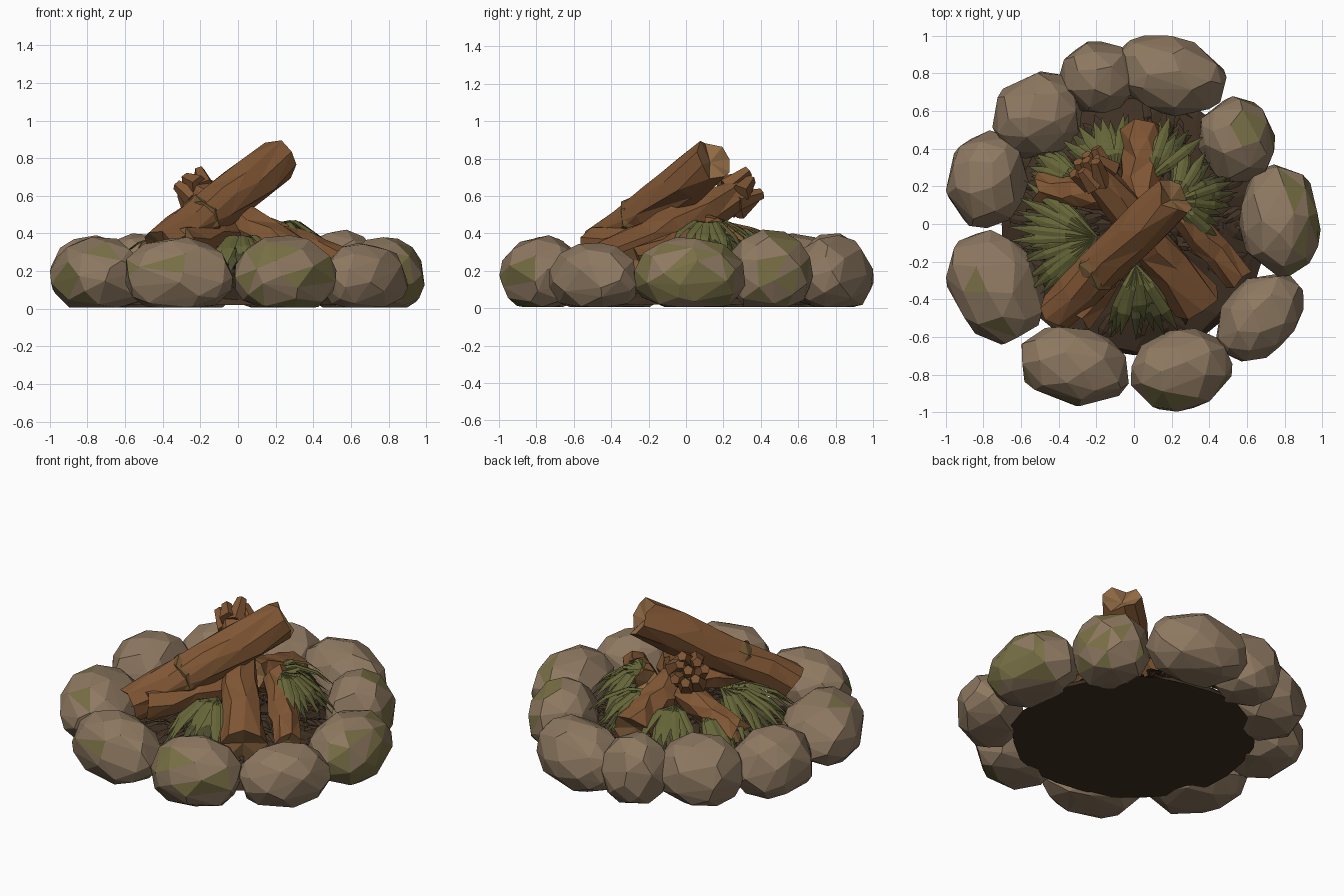
import bpy, bmesh, math, random
from mathutils import Vector, Matrix

if "Cube" in bpy.data.objects:
    bpy.data.objects.remove(bpy.data.objects["Cube"])

random.seed(7)
R = random.uniform


def mat(name, r, g, b):
    m = bpy.data.materials.new(name)
    m.diffuse_color = (r, g, b, 1)
    m.use_nodes = True
    m.node_tree.nodes["Principled BSDF"].inputs["Base Color"].default_value = m.diffuse_color
    return m


STONE = mat("stone_tan", .27, .19, .12)
MOSS = mat("stone_moss", .19, .16, .06)
BARK = mat("bark", .22, .095, .035)
CUT = mat("cut_wood", .29, .15, .06)
KNOT = mat("knot_wood", .15, .085, .03)
LEAF = mat("leaf", .13, .13, .04)
LEAF2 = mat("leaf_dark", .07, .072, .026)
SOIL = mat("soil", .05, .03, .017)


def finish(bm, name, mats):
    me = bpy.data.meshes.new(name)
    bm.to_mesh(me)
    bm.free()
    for m in mats:
        me.materials.append(m)
    ob = bpy.data.objects.new(name, me)
    bpy.context.collection.objects.link(ob)
    return ob


# faceted stone: hull of jittered points on a rounded form with a tucked-in flat base
def stone(i, cx, cy, a, b, rot, h, moss):
    bm = bmesh.new()
    n, p = 44, 2.1
    pts = []
    for k in range(n):
        z = 1 - 2 * (k + .5) / n
        t = k * 2.39996 + i + R(-.3, .3)
        r = math.sqrt(1 - z * z)
        v = Vector((r * math.cos(t), r * math.sin(t), z + R(-.08, .08)))
        pts.append(v / sum(abs(c) ** p for c in v) ** (1 / p))
    mx = (max(v.x for v in pts) - min(v.x for v in pts)) / 2
    my = (max(v.y for v in pts) - min(v.y for v in pts)) / 2
    top = max(v.z for v in pts)
    for v in pts:
        z = v.z / top
        z = .42 + .58 * z if z > 0 else .42 + .42 * max(z / .82, -1)
        bm.verts.new((v.x * a / mx, v.y * b / my, .005 + z * (h - .005)))
    res = bmesh.ops.convex_hull(bm, input=bm.verts)
    bmesh.ops.delete(bm, geom=[g for g in set(res["geom_interior"]) if isinstance(g, bmesh.types.BMVert)],
                     context='VERTS')
    bmesh.ops.transform(bm, verts=bm.verts, matrix=Matrix.Translation((cx, cy, 0))
                        @ Matrix.Rotation(math.radians(rot), 4, 'Z'))
    bmesh.ops.recalc_face_normals(bm, faces=bm.faces)
    for f in bm.faces:
        out = f.normal.dot(Vector((cx, cy, 0)).normalized())
        f.material_index = int(moss and out > .35 and R(0, 1) < moss)
    finish(bm, f"stone_{i}", [STONE, MOSS])


# centre x, y, half length, half width, turn, height, moss share
STONES = [(.19, .79, .30, .205, -15, .39, 0), (-.19, .78, .205, .19, 0, .40, 0),
          (-.51, .58, .25, .22, 30, .40, 0), (-.78, .235, .26, .21, 78, .39, 0),
          (-.735, -.335, .30, .23, -62, .38, .15), (-.32, -.755, .30, .205, -12, .38, .15),
          (.25, -.775, .275, .215, 12, .39, .4), (.67, -.49, .27, .19, 48, .35, 0),
          (.775, .02, .30, .215, 95, .38, .55), (.545, .445, .23, .205, 105, .42, .5)]
for i, s in enumerate(STONES):
    stone(i + 1, *s)

# soil bed: low mound with a nearly flat underside
bm = bmesh.new()
N = 24
rings = []
for r, z in [(.70, .02), (.66, .06), (.48, .11), (.28, .15), (.1, .18)]:
    rings.append([bm.verts.new((r * math.cos(2 * math.pi * k / N) * R(.96, 1.04),
                                r * math.sin(2 * math.pi * k / N) * R(.96, 1.04),
                                z + (R(-.02, .02) if z > .02 else 0))) for k in range(N)])
for lo, hi in zip(rings, rings[1:]):
    for k in range(N):
        bm.faces.new((lo[k], lo[(k + 1) % N], hi[(k + 1) % N], hi[k]))
bm.faces.new(rings[-1])
bm.faces.new(rings[0][::-1])
bmesh.ops.triangulate(bm, faces=bm.faces)
finish(bm, "soil_bed", [SOIL])


# a pointed blade arching from base to tip
def blade(bm, base, ang, length, drop, width, idx=0):
    d = Vector((math.cos(ang), math.sin(ang), 0))
    side = Vector((-d.y, d.x, 0))
    rows = []
    for s, w in [(0, .35), (.35, .9), (.7, 1)]:
        c = base + d * length * s + Vector((0, 0, .1 * length * math.sin(s * 3.1) - drop * s * s))
        rows.append([bm.verts.new(c - side * width * w - Vector((0, 0, width * .3))), bm.verts.new(c),
                     bm.verts.new(c + side * width * w - Vector((0, 0, width * .3)))])
    tip = bm.verts.new(base + d * length - Vector((0, 0, drop)))
    fs = []
    for p, q in zip(rows, rows[1:]):
        for k in (0, 1):
            fs.append(bm.faces.new((p[k], q[k], q[k + 1], p[k + 1])))
    for k in (0, 1):
        fs.append(bm.faces.new((rows[-1][k], tip, rows[-1][k + 1])))
    for f in fs:
        f.material_index = idx


# dry litter scattered over the soil
bm = bmesh.new()
for k in range(220):
    t, r = R(0, 6.283), .62 * math.sqrt(R(.02, 1))
    blade(bm, Vector((r * math.cos(t) * .85, r * math.sin(t) * .85, R(.19, .27) - .18 * r)), t + R(-.9, .9),
          R(.1, .19), R(.02, .06), R(.018, .03))
finish(bm, "dry_litter", [SOIL])

# leafy fans: base x, y, z, direction, half spread, length, blade count
FANS = [(.22, .12, .46, 15, 80, .32, 12), (.08, .24, .41, 55, 30, .34, 6),
        (-.20, -.07, .38, 185, 55, .46, 12), (.01, -.22, .38, 277, 38, .39, 9),
        (-.10, .26, .37, 115, 40, .33, 7), (-.28, .22, .34, 150, 25, .28, 5)]
for i, (x, y, z, ang, spread, length, n) in enumerate(FANS):
    bm = bmesh.new()
    for layer in (0, 1):
        for k in range(n):
            a = math.radians(ang + spread * (2 * (k + R(.2, .8)) / n - 1))
            blade(bm, Vector((x, y, z - .07 * layer)), a, length * R(.75, 1.08),
                  R(.13, .21) - .03 * layer, R(.022, .03), layer)
    finish(bm, f"leaf_fan_{i + 1}", [LEAF, LEAF2])


# rough log: jittered rings, ragged rims and sunken cut ends
def log(name, p, q, r0, r1, sides=8, ragged=.03, knots=()):
    p, q = Vector(p), Vector(q)
    axis = q - p
    L = axis.length
    m = Matrix.Translation(p) @ axis.to_track_quat('Z', 'Y').to_matrix().to_4x4()
    bm = bmesh.new()
    rings = []
    steps = [0, .25, .5, .75, 1]
    for j, t in enumerate(steps):
        rr = (r0 + (r1 - r0) * t) * (.9 if t == 1 else 1.04)
        end = t in (0, 1)
        rings.append([bm.verts.new((rr * math.cos(a) * R(.9, 1.1), rr * math.sin(a) * R(.9, 1.1),
                                    t * L + (R(-1, 1) * ragged if end else R(-.09, .09) * L)))
                      for a in [2 * math.pi * (k + .3 * (j % 2)) / sides for k in range(sides)]])
    for lo, hi in zip(rings, rings[1:]):
        for k in range(sides):
            bm.faces.new((lo[k], lo[(k + 1) % sides], hi[(k + 1) % sides], hi[k]))
    for ring, z in ((rings[0], .03), (rings[-1], L - .02)):
        c = bm.verts.new((0, 0, z))
        for k in range(sides):
            bm.faces.new((ring[k], ring[(k + 1) % sides], c)).material_index = 1
    # knotted collars where bark is peeling
    for t in knots:
        rr = r0 + (r1 - r0) * t
        col = [[bm.verts.new((rr * g * R(.93, 1.12) * math.cos(6.2832 * k / sides),
                              rr * g * R(.93, 1.12) * math.sin(6.2832 * k / sides),
                              t * L + dz + R(-.03, .03))) for k in range(sides)]
               for g, dz in ((.88, -.05), (1.1, 0), (.88, .05))]
        for lo, hi in zip(col, col[1:]):
            for k in range(sides):
                bm.faces.new((lo[k], lo[(k + 1) % sides], hi[(k + 1) % sides], hi[k])).material_index = 2
    bmesh.ops.triangulate(bm, faces=bm.faces)
    bmesh.ops.recalc_face_normals(bm, faces=bm.faces)
    bmesh.ops.transform(bm, matrix=m, verts=bm.verts)
    finish(bm, name, [BARK, CUT, KNOT])


log("leaning_log", (-.41, -.47, .32), (.21, .14, .79), .105, .125, 9, .03, (.36,))
log("crossing_log", (.34, -.43, .23), (-.22, .29, .62), .125, .095, 8, .03)
log("right_log", (.55, -.28, .25), (.16, .16, .40), .075, .085, 7)
log("back_log", (.03, .50, .26), (.04, .08, .42), .115, .10, 7)
log("left_log", (-.50, .19, .27), (-.08, .14, .40), .075, .085, 7)
log("front_log", (-.30, -.50, .34), (.0, -.06, .40), .085, .08, 7)

# splintered crown on the crossing log's upper end
bm = bmesh.new()
d = Vector((-.53, .69, .38)).normalized()
rot = d.to_track_quat('Z', 'Y').to_matrix().to_4x4()
for k in range(8):
    a = 6.2832 * k / 7
    off = .075 if k < 7 else 0
    at = Vector((-.225, .295, .625)) + rot @ Vector((off * math.cos(a), off * math.sin(a), -.01))
    tilt = Matrix.Rotation(R(-.3, .3), 4, 'X') @ Matrix.Rotation(R(-.3, .3), 4, 'Y')
    bmesh.ops.create_cone(bm, cap_ends=True, segments=5, radius1=.055, radius2=.03, depth=R(.11, .16),
                          matrix=Matrix.Translation(at) @ rot @ tilt)
finish(bm, "splintered_end", [BARK])
